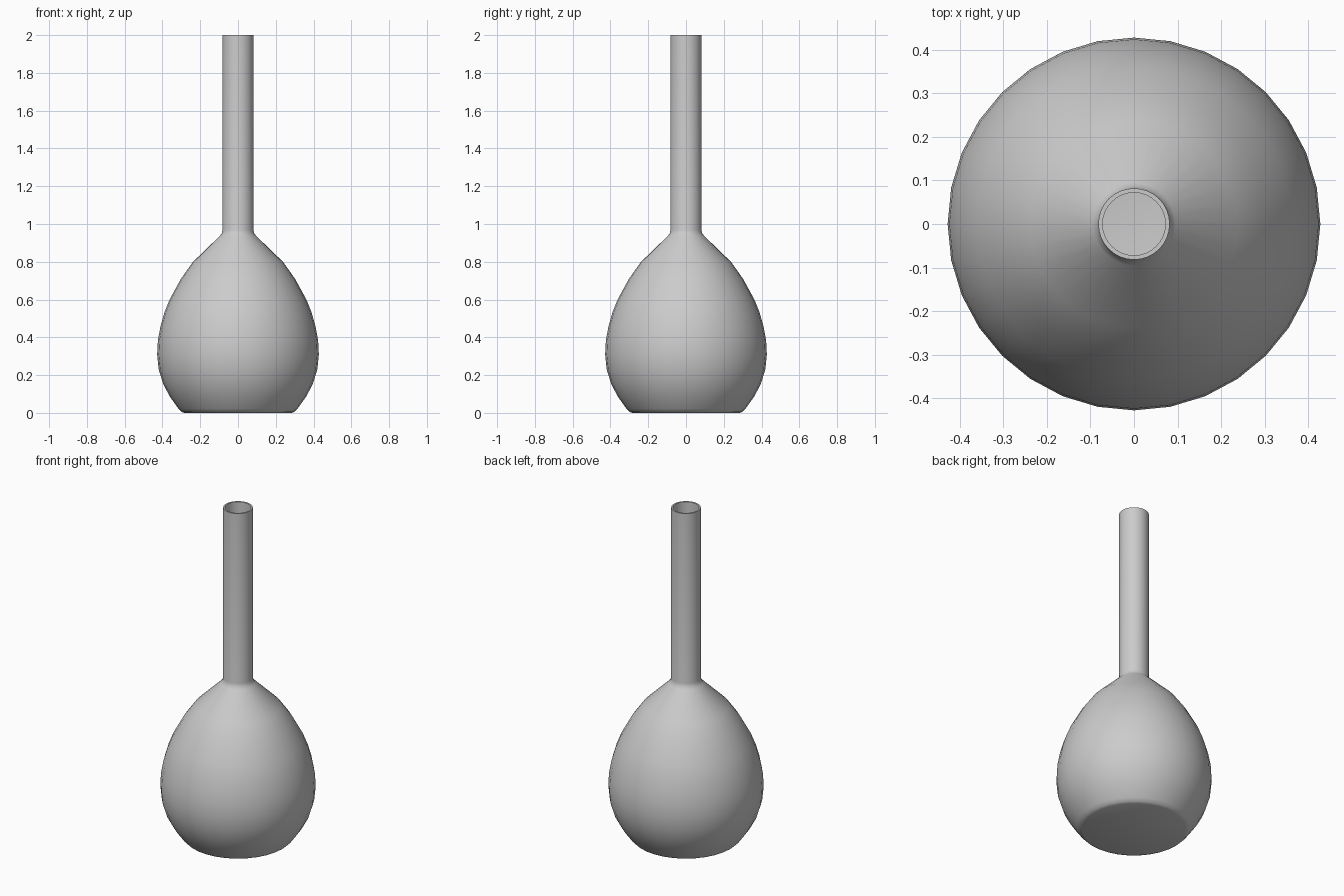
import bpy
import bmesh
import math

cube = bpy.data.objects.get("Cube")
if cube:
    bpy.data.objects.remove(cube, do_unlink=True)

SIDES = 32
WALL = 0.01

grey = bpy.data.materials.new("light_grey")
grey.use_nodes = True
colour = (0.6, 0.6, 0.6, 1)
grey.diffuse_color = colour
grey.node_tree.nodes["Principled BSDF"].inputs["Base Color"].default_value = colour

# Outer profile from base centre to rim: (radius, height)
outer = [(0, 0), (0.285, 0), (0.3, 0.006), (0.315, 0.022), (0.36, 0.085), (0.395, 0.15),
         (0.42, 0.23), (0.428, 0.31), (0.424, 0.385), (0.41, 0.46), (0.39, 0.53),
         (0.362, 0.6), (0.302, 0.71), (0.238, 0.8), (0.095, 0.938),
         (0.085, 0.952), (0.082, 0.968), (0.082, 2)]


def inset(points):
    """Offset the profile inwards by the wall thickness."""
    result = []
    for i, (r, z) in enumerate(points):
        r0, z0 = points[max(i - 1, 0)]
        r1, z1 = points[min(i + 1, len(points) - 1)]
        length = math.hypot(r1 - r0, z1 - z0)
        result.append((max(r - WALL * (z1 - z0) / length, 0),
                       z + WALL * (r1 - r0) / length))
    return result


def lathe(name, profile):
    bm = bmesh.new()
    rings = []
    for r, z in profile:
        if r < 1e-5:
            rings.append([bm.verts.new((0, 0, z))] * SIDES)
        else:
            angles = [2 * math.pi * i / SIDES for i in range(SIDES)]
            rings.append([bm.verts.new((r * math.cos(a), r * math.sin(a), z)) for a in angles])
    for low, high in zip(rings, rings[1:]):
        for i in range(SIDES):
            j = (i + 1) % SIDES
            corners = dict.fromkeys((low[i], low[j], high[j], high[i]))
            bm.faces.new(list(corners))
    bmesh.ops.recalc_face_normals(bm, faces=bm.faces)
    mesh = bpy.data.meshes.new(name)
    bm.to_mesh(mesh)
    bm.free()
    mesh.materials.append(grey)
    obj = bpy.data.objects.new(name, mesh)
    bpy.context.collection.objects.link(obj)
    return obj


# Hollow flask: outer skin, rim, then inner skin back down to the floor
flask = lathe("flask", outer + inset(outer)[::-1])
bpy.ops.object.select_all(action='DESELECT')
flask.select_set(True)
bpy.context.view_layer.objects.active = flask
bpy.ops.object.shade_smooth_by_angle(angle=math.radians(40))
